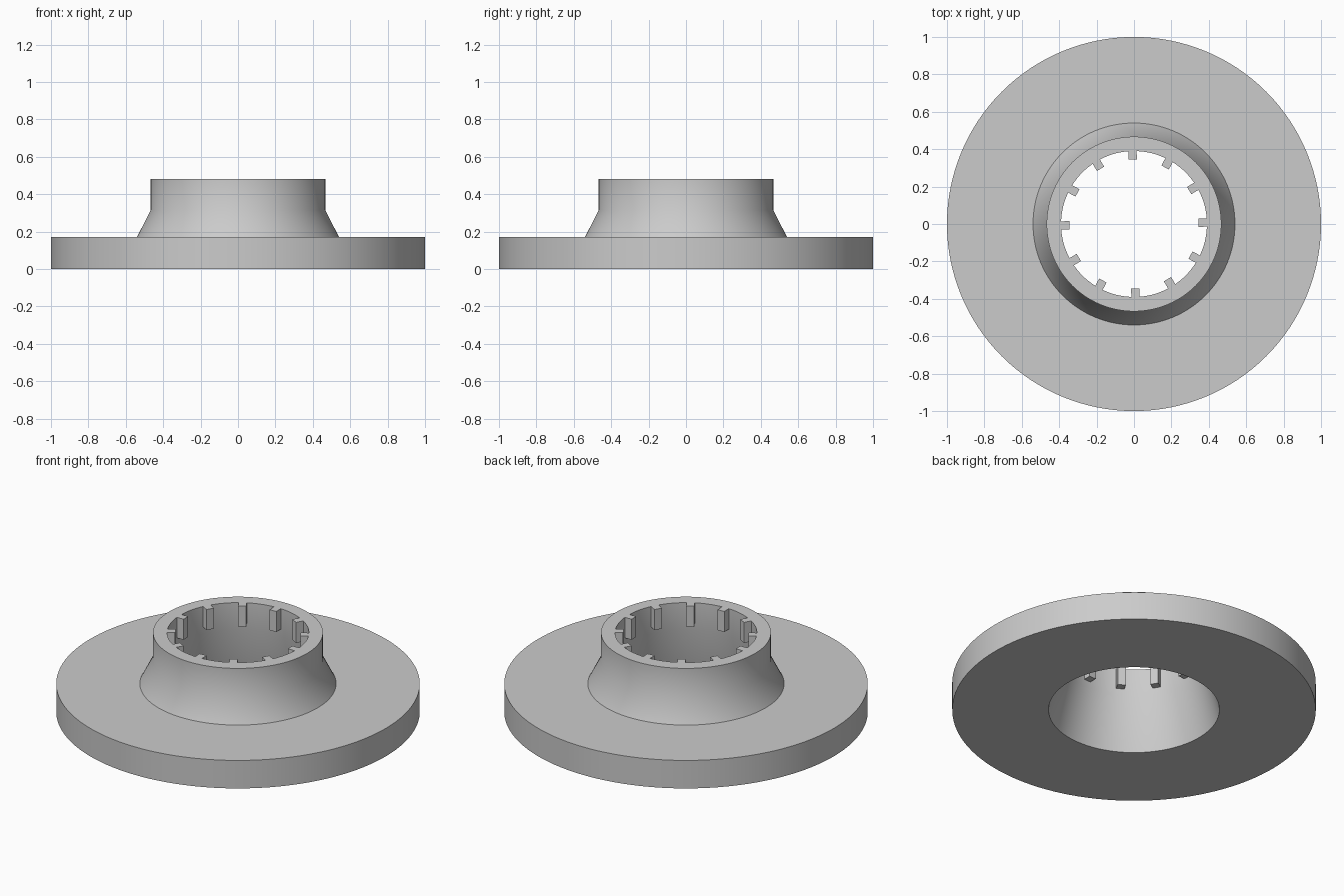
import bpy, bmesh, math
from mathutils import Matrix

cube = bpy.data.objects.get("Cube")
if cube:
    bpy.data.objects.remove(cube)

SEGMENTS = 128
TOP = 0.48

grey = bpy.data.materials.new("plain_grey")
grey.use_nodes = True
colour = (0.6, 0.6, 0.6, 1)
grey.diffuse_color = colour
grey.node_tree.nodes["Principled BSDF"].inputs["Base Color"].default_value = colour


def add_object(name, bm):
    bmesh.ops.recalc_face_normals(bm, faces=bm.faces)
    mesh = bpy.data.meshes.new(name)
    bm.to_mesh(mesh)
    bm.free()
    mesh.materials.append(grey)
    obj = bpy.data.objects.new(name, mesh)
    bpy.context.collection.objects.link(obj)
    return obj


def lathe(name, profile):
    """Spin a closed (radius, height) profile about the z axis."""
    bm = bmesh.new()
    verts = [bm.verts.new((r, 0, z)) for r, z in profile]
    edges = [bm.edges.new((a, b)) for a, b in zip(verts, verts[1:] + verts[:1])]
    bmesh.ops.spin(bm, geom=verts + edges, cent=(0, 0, 0), axis=(0, 0, 1),
                   angle=math.tau, steps=SEGMENTS, use_merge=True)
    bmesh.ops.remove_doubles(bm, verts=bm.verts, dist=1e-5)
    return add_object(name, bm)


# Flat disc with a flared, hollow collar
body = lathe("flanged_collar", [
    (1.0, 0), (1.0, 0.17), (0.54, 0.17), (0.467, 0.315), (0.467, TOP),
    (0.39, TOP), (0.39, 0.315), (0.47, 0)])
bpy.context.view_layer.objects.active = body
body.select_set(True)
bpy.ops.object.shade_smooth_by_angle(angle=math.radians(30))

# Ring of twelve square teeth inside the collar's mouth
inner, outer, bottom, width = 0.345, 0.392, 0.355, 0.045
bm = bmesh.new()
for i in range(12):
    turn = Matrix.Rotation(math.radians(30 * i + 1.2), 4, "Z")
    place = Matrix.Translation(((inner + outer) / 2, 0, (bottom + TOP) / 2))
    size = Matrix.Diagonal((outer - inner, width, TOP - bottom, 1))
    bmesh.ops.create_cube(bm, size=1, matrix=turn @ place @ size)
add_object("inner_teeth", bm)
